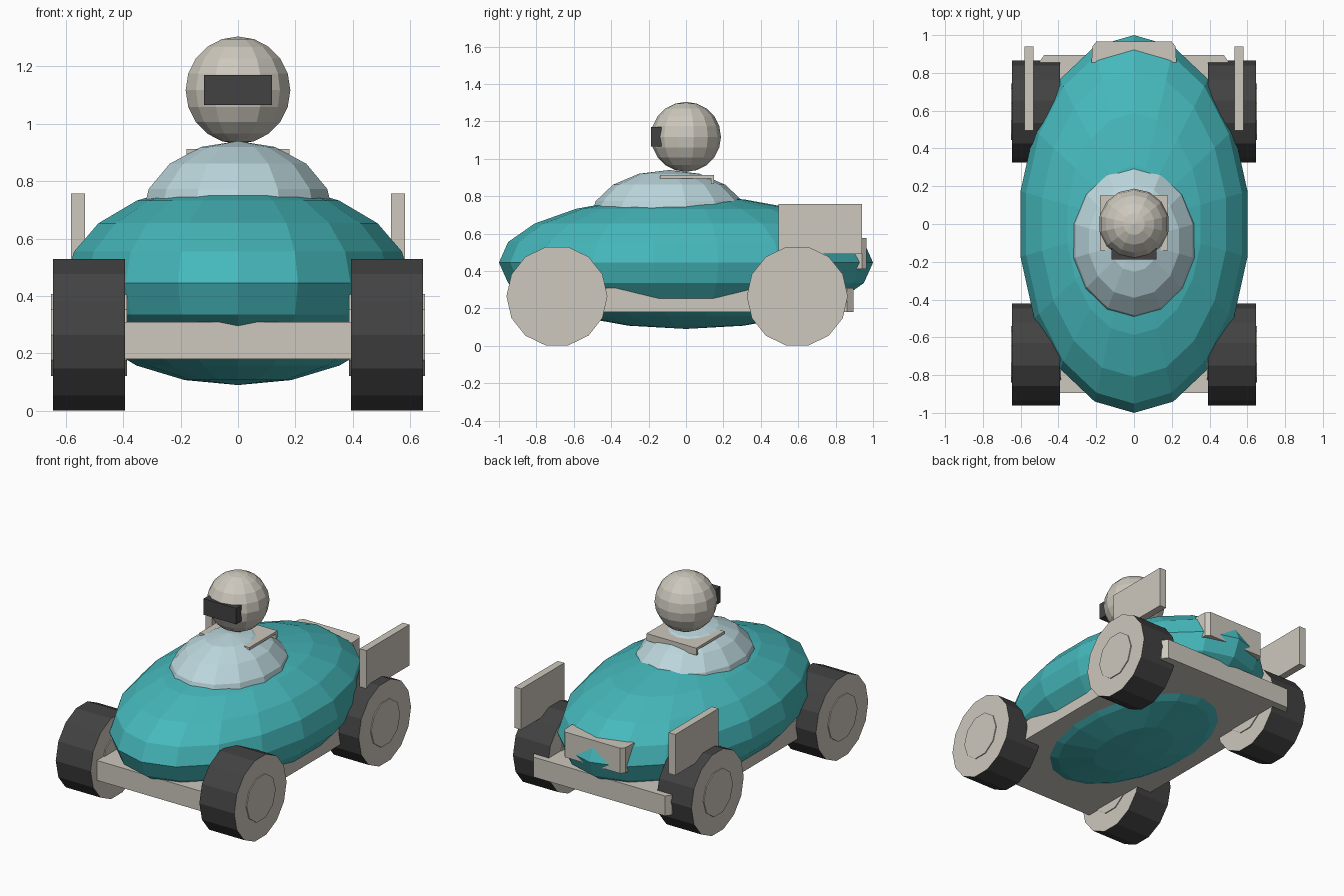
import bpy, bmesh, math
from mathutils import Matrix, Vector

if "Cube" in bpy.data.objects:
    bpy.data.objects.remove(bpy.data.objects["Cube"])


def mat(name, rgb):
    m = bpy.data.materials.new(name)
    m.diffuse_color = (*rgb, 1)
    m.use_nodes = True
    m.node_tree.nodes["Principled BSDF"].inputs["Base Color"].default_value = m.diffuse_color
    return m


teal = mat("teal", (0.06, 0.48, 0.50))
cream = mat("cream", (0.61, 0.58, 0.51))
black = mat("black", (0.055, 0.055, 0.055))
glass = mat("pale_glass", (0.50, 0.68, 0.72))


def finish(name, bm, *mats):
    me = bpy.data.meshes.new(name)
    bmesh.ops.recalc_face_normals(bm, faces=bm.faces)
    bm.to_mesh(me)
    bm.free()
    for m in mats:
        me.materials.append(m)
    ob = bpy.data.objects.new(name, me)
    bpy.context.collection.objects.link(ob)
    return ob


def ellipsoid(name, centre, radii, segs, rings, m):
    bm = bmesh.new()
    bmesh.ops.create_uvsphere(bm, u_segments=segs, v_segments=rings, radius=1)
    bm.transform(Matrix.Translation(centre) @ Matrix.Diagonal((*radii, 1)))
    return finish(name, bm, m)


def prism(name, outline, z0, z1, m):
    """Extrude an xy outline from z0 to z1."""
    bm = bmesh.new()
    face = bm.faces.new([bm.verts.new((x, y, z0)) for x, y in outline])
    ext = bmesh.ops.extrude_face_region(bm, geom=[face])
    top = [g for g in ext["geom"] if isinstance(g, bmesh.types.BMVert)]
    bmesh.ops.translate(bm, verts=top, vec=(0, 0, z1 - z0))
    return finish(name, bm, m)


def box(name, x0, x1, y0, y1, z0, z1, m):
    return prism(name, [(x0, y0), (x1, y0), (x1, y1), (x0, y1)], z0, z1, m)


def axle_cylinder(name, centre, radius, width, segs, side_mat, cap_mat):
    bm = bmesh.new()
    bmesh.ops.create_cone(bm, cap_ends=True, segments=segs, radius1=radius,
                          radius2=radius, depth=width)
    bm.transform(Matrix.Translation(centre) @ Matrix.Rotation(math.pi / 2, 4, 'Y'))
    bm.normal_update()
    for f in bm.faces:
        f.material_index = 1 if abs(f.normal.x) > 0.9 else 0
    return finish(name, bm, side_mat, cap_mat)


# Body shell and canopy
ellipsoid("body_shell", (0, 0, 0.445), (0.61, 1.0, 0.355), 18, 10, teal)
ellipsoid("canopy", (0, -0.09, 0.67), (0.345, 0.425, 0.27), 14, 8, glass)

# Flat chassis with clipped corners
chassis = [(0.5, -0.86), (0.5, 0.86), (0.475, 0.895), (-0.475, 0.895),
           (-0.5, 0.86), (-0.5, -0.86), (-0.475, -0.895), (0.475, -0.895)]
prism("chassis", chassis, 0.18, 0.31, cream)

# Wheels with raised hubs, and side fins
for side, s in (("left", -1), ("right", 1)):
    for end, y in (("front", -0.69), ("rear", 0.595)):
        c = Vector((s * 0.519, y, 0.265))
        axle_cylinder(f"{end}_{side}_wheel", c, 0.27, 0.252, 14, black, cream)
        axle_cylinder(f"{end}_{side}_hub", c, 0.15, 0.264, 10, cream, cream)
    box(f"{side}_fin", s * 0.557 - 0.024, s * 0.557 + 0.024,
        0.495, 0.94, 0.49, 0.757, cream)

# Tapered tail block
tail = [(-0.225, 0.855), (0.225, 0.855), (0.22, 0.94), (0.2, 0.965),
        (-0.2, 0.965), (-0.22, 0.94)]
prism("tail_block", tail, 0.41, 0.575, cream)

# Collar plate with a rear lip
box("collar_plate", -0.18, 0.18, -0.14, 0.15, 0.895, 0.912, cream)
box("collar_lip", -0.18, 0.18, 0.135, 0.15, 0.865, 0.912, cream)

# Driver helmet and visor
ellipsoid("helmet", (0, 0, 1.117), (0.187, 0.187, 0.187), 14, 10, cream)
box("visor", -0.118, 0.118, -0.187, -0.13, 1.065, 1.17, black)
